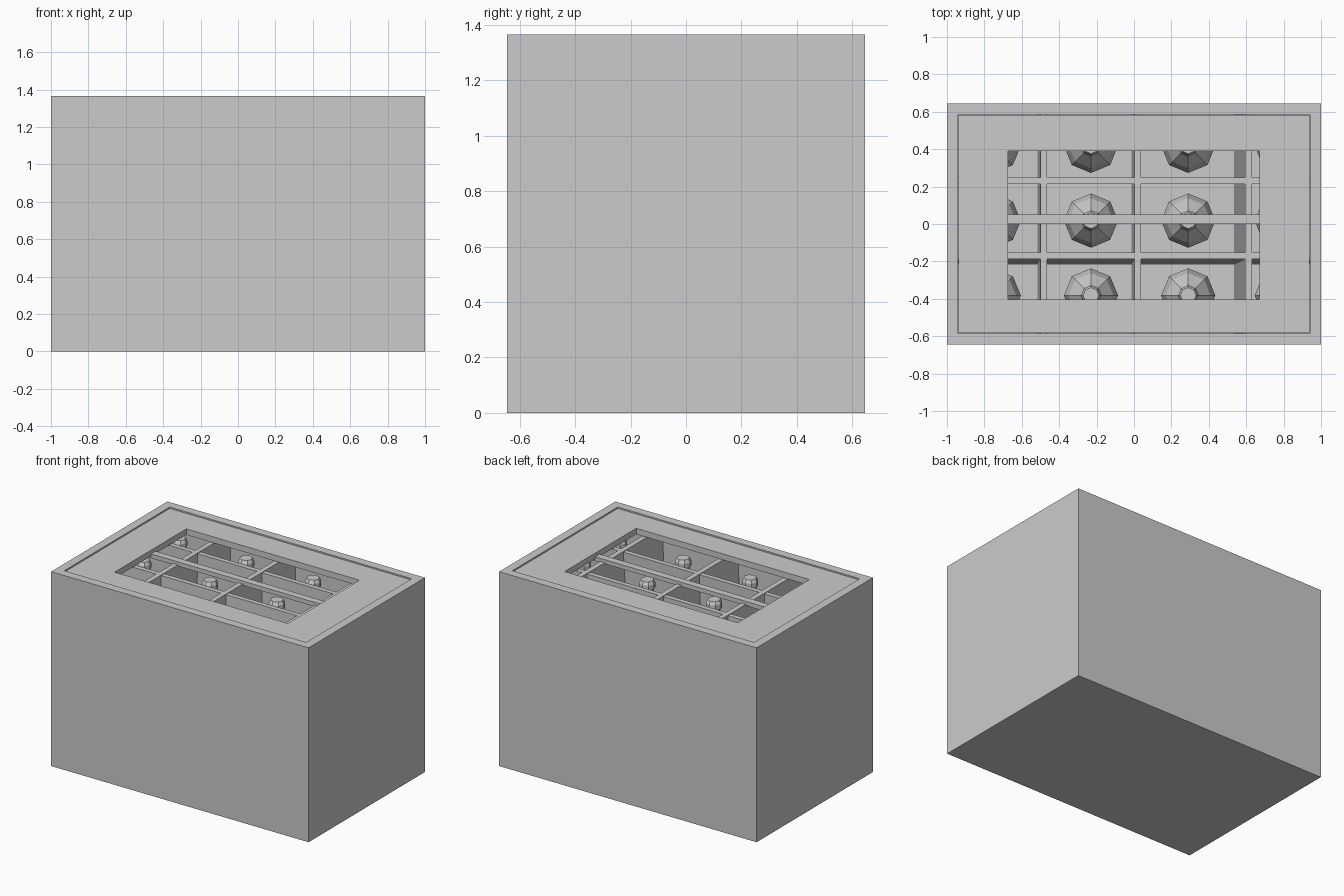
import bpy, bmesh

if "Cube" in bpy.data.objects:
    bpy.data.objects.remove(bpy.data.objects["Cube"])

W, D, H = 1.0, 0.645, 1.365   # half width, half depth, height
T = 0.06                      # wall and floor thickness


def finish(name, bm):
    bmesh.ops.remove_doubles(bm, verts=bm.verts, dist=1e-5)
    bmesh.ops.recalc_face_normals(bm, faces=bm.faces)
    mesh = bpy.data.meshes.new(name)
    bm.to_mesh(mesh)
    bm.free()
    obj = bpy.data.objects.new(name, mesh)
    bpy.context.collection.objects.link(obj)
    return obj


def rect_loops(name, loops, closed=False):
    """Skin stacked rectangles (x0, x1, y0, y1, z); closed joins last to first."""
    bm = bmesh.new()
    rings = [[bm.verts.new(p) for p in
              ((x0, y0, z), (x1, y0, z), (x1, y1, z), (x0, y1, z))]
             for x0, x1, y0, y1, z in loops]
    pairs = list(zip(rings, rings[1:]))
    if closed:
        pairs.append((rings[-1], rings[0]))
    else:
        bm.faces.new(rings[0])
        bm.faces.new(rings[-1])
    for a, b in pairs:
        for i in range(4):
            j = (i + 1) % 4
            bm.faces.new((a[i], a[j], b[j], b[i]))
    return finish(name, bm)


# Open crate: outer shell, rim, inner walls and floor
iw, idp = W - T, D - T
rect_loops("crate", [(-W, W, -D, D, 0), (-W, W, -D, D, H),
                     (-iw, iw, -idp, idp, H), (-iw, iw, -idp, idp, T)])

# Lid panel with a window, set just below the rim
g = 0.003
outer = (-iw + g, iw - g, -idp + g, idp - g)
hole = (-0.675, 0.67, -0.405, 0.39)
top, under = H - 0.008, H - 0.05
rect_loops("lid_panel", [outer + (under,), outer + (top,),
                         hole + (top,), hole + (under,)], closed=True)

# Crossbar over the middle row
rect_loops("lid_crossbar", [(-0.76, 0.76, 0.0, 0.05, 1.30),
                            (-0.76, 0.76, 0.0, 0.05, 1.33)])

# Dividers, some leaning a little at the foot
DT = 1.31
for i, (x, lean) in enumerate([(-0.483, -0.015), (0.02, -0.015), (0.612, -0.06)]):
    a, b = x - 0.018, x + 0.018
    rect_loops(f"cross_divider_{i + 1}",
               [(a + lean, b + lean, -idp, idp, T), (a, b, -idp, idp, DT)])
for i, (y, lean) in enumerate([(-0.17, -0.03), (0.232, 0.0)]):
    a, b = y - 0.017, y + 0.017
    rect_loops(f"long_divider_{i + 1}",
               [(-iw, iw, a + lean, b + lean, T), (-iw, iw, a, b, DT - 0.004)])

# Eight-sided bottle turned from a profile (radius, height)
profile = [(0, 0.06), (0.13, 0.06), (0.145, 0.08), (0.145, 0.80), (0.12, 0.89),
           (0.06, 0.97), (0.043, 1.02), (0.043, 1.20), (0.053, 1.205),
           (0.053, 1.24), (0.042, 1.262), (0, 1.262)]
bm = bmesh.new()
vs = [bm.verts.new((r, 0, z)) for r, z in profile]
edges = [bm.edges.new(p) for p in zip(vs, vs[1:])]
bmesh.ops.spin(bm, geom=vs + edges, cent=(0, 0, 0), axis=(0, 0, 1),
               angle=6.283185307, steps=8)
first = finish("bottle", bm)

# Four by three bottles sharing one mesh
spots = [(-0.75 + 0.52 * c, 0.018 + 0.40 * (r - 1)) for r in range(3) for c in range(4)]
first.location = (*spots[0], 0)
for x, y in spots[1:]:
    copy = first.copy()
    copy.location = (min(x, 0.79), y, 0)
    bpy.context.collection.objects.link(copy)
